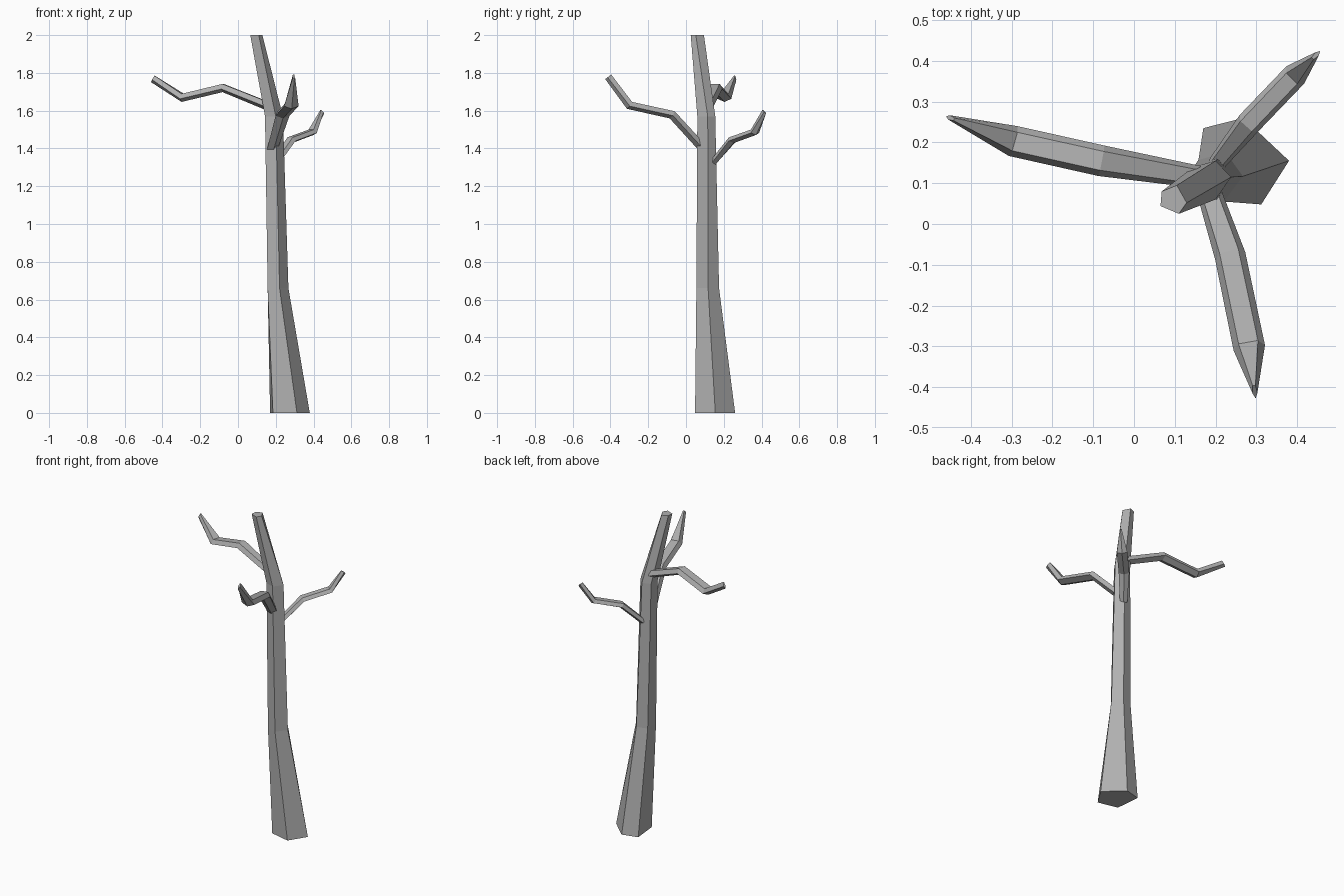
import bpy, bmesh, math
from mathutils import Vector

if "Cube" in bpy.data.objects:
    bpy.data.objects.remove(bpy.data.objects["Cube"])

# Dark grey bark
bark = bpy.data.materials.new("bark")
bark.diffuse_color = (.44, .44, .44, 1)
bark.use_nodes = True
bark.node_tree.nodes["Principled BSDF"].inputs["Base Color"].default_value = bark.diffuse_color


def loft(name, rings):
    """Skin a list of equal-sided rings and cap both ends, flat shaded."""
    bm = bmesh.new()
    loops = [[bm.verts.new(p) for p in r] for r in rings]
    n = len(loops[0])
    for a, b in zip(loops, loops[1:]):
        for i in range(n):
            j = (i + 1) % n
            bm.faces.new((a[i], a[j], b[j], b[i]))
    bm.faces.new(loops[0])
    bm.faces.new(loops[-1])
    bmesh.ops.recalc_face_normals(bm, faces=bm.faces)
    me = bpy.data.meshes.new(name)
    bm.to_mesh(me)
    bm.free()
    me.materials.append(bark)
    ob = bpy.data.objects.new(name, me)
    bpy.context.collection.objects.link(ob)
    return ob


def branch(name, path, widths, heights):
    """Crooked five-sided branch: flattened rings set square to the path."""
    pts = [Vector(p) for p in path]
    rings = []
    for k, p in enumerate(pts):
        d_in = (p - pts[max(k - 1, 0)]).normalized()
        d_out = (pts[min(k + 1, len(pts) - 1)] - p).normalized()
        t = (d_in + d_out).normalized()
        side = t.cross(Vector((0, 0, 1))).normalized()
        up = side.cross(t)
        rings.append([p + side * widths[k] * math.cos(a) + up * heights[k] * math.sin(a)
                      for a in (math.radians(-90 + 72 * i) for i in range(5))])
    return loft(name, rings)


# Leaning pentagonal trunk: flared foot, two bends, cut top
sections = [
    (0.00, [(.38, .155), (.268, .26), (.17, .235), (.185, .078), (.312, .048)]),
    (0.66, [(.267, .117), (.225, .175), (.158, .157), (.157, .075), (.22, .055)]),
    (1.57, [(.238, .115), (.20, .155), (.146, .14), (.143, .08), (.20, .06)]),
    (2.00, [(.129, .052), (.105, .095), (.068, .08), (.065, .044), (.11, .025)]),
]
loft("trunk", [[(x, y, z) for x, y in ring] for z, ring in sections])

# Three crooked branches
branch("left_branch",
       [(.16, .115, 1.625), (-.08, .155, 1.722), (-.295, .203, 1.67), (-.45, .26, 1.77)],
       [.029, .04, .04, .006], [.025, .024, .024, .022])
branch("front_branch",
       [(.18, .09, 1.40), (.235, -.075, 1.58), (.282, -.3, 1.63), (.296, -.41, 1.78)],
       [.031, .04, .041, .006], [.024, .024, .024, .022])
branch("back_branch",
       [(.20, .145, 1.325), (.28, .245, 1.445), (.393, .363, 1.487), (.446, .414, 1.595)],
       [.022, .032, .032, .006], [.018, .019, .019, .017])
